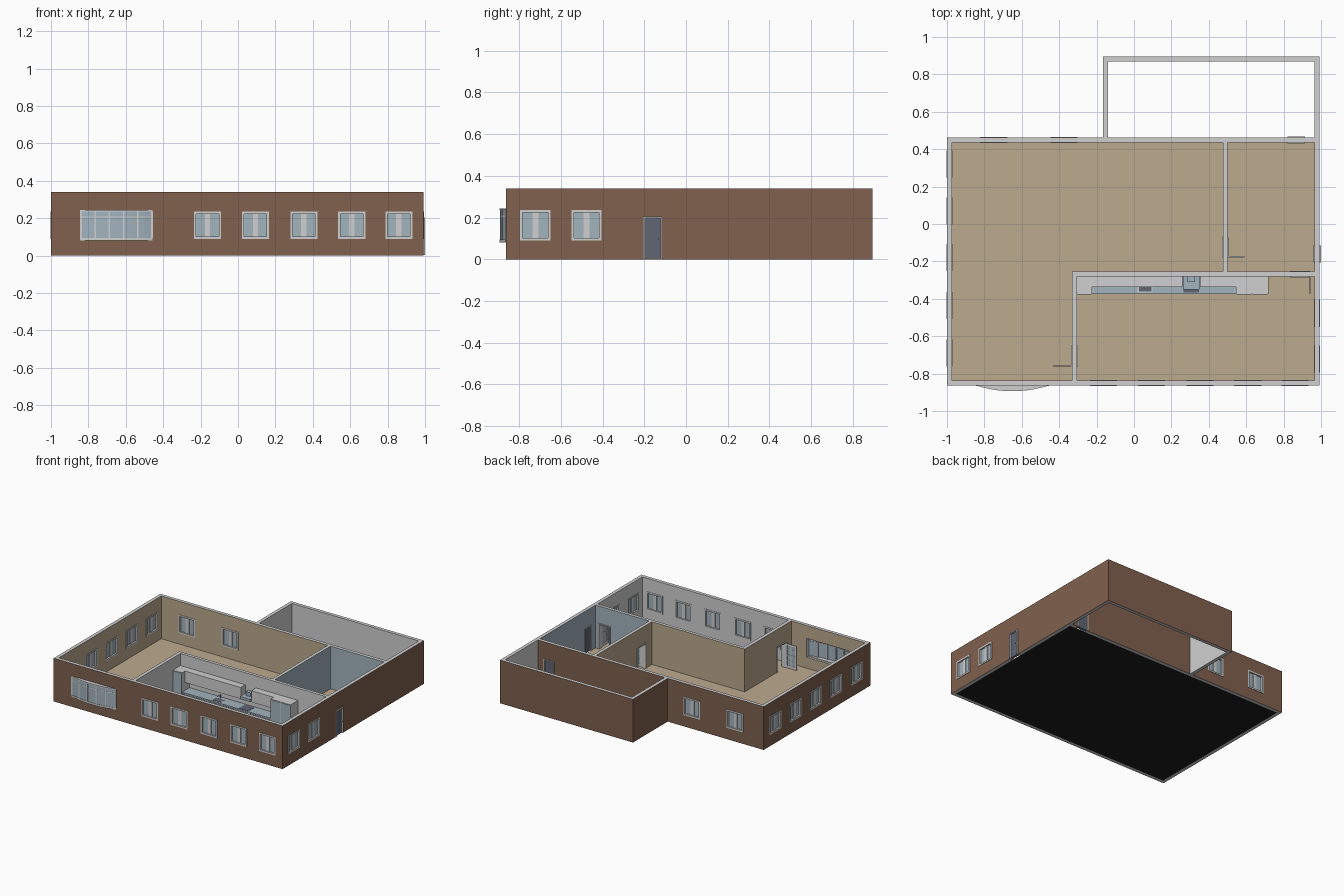
import bpy, bmesh, math

if "Cube" in bpy.data.objects:
    bpy.data.objects.remove(bpy.data.objects["Cube"])

def srgb(*c):
    return [(v / 255 / 12.92) if v < 10 else ((v / 255 + .055) / 1.055) ** 2.4 for v in c] + [1]

COL = {"brick_brown": srgb(128, 97, 78), "beige": srgb(188, 170, 142),
       "light_grey": srgb(208, 208, 208), "glass_blue": srgb(162, 179, 190),
       "slate": srgb(96, 102, 116), "black": srgb(28, 28, 28)}
NAMES = list(COL)
MATS = []
for n in NAMES:
    m = bpy.data.materials.new(n)
    m.diffuse_color = COL[n]
    m.use_nodes = True
    m.node_tree.nodes["Principled BSDF"].inputs["Base Color"].default_value = m.diffuse_color
    MATS.append(m)
BROWN, BEIGE, GREY, BLUE, SLATE, BLACK = range(6)

def finish(name, bm):
    bmesh.ops.remove_doubles(bm, verts=bm.verts, dist=1e-5)
    me = bpy.data.meshes.new(name)
    bm.to_mesh(me)
    bm.free()
    for m in MATS:
        me.materials.append(m)
    ob = bpy.data.objects.new(name, me)
    bpy.context.collection.objects.link(ob)
    return ob

def quad(bm, pts, mat, outward):
    f = bm.faces.new([bm.verts.new(p) for p in pts])
    f.normal_update()
    if f.normal.dot(outward) < 0:
        f.normal_flip()
    f.material_index = mat

def place(axis, u, v, z):
    return (u, v, z) if axis == 'x' else (v, u, z)

def build(name, boxes, axis='x'):
    """One object from boxes given as (u0, u1, v0, v1, z0, z1, colour)."""
    bm = bmesh.new()
    for u0, u1, v0, v1, z0, z1, mat in boxes:
        vs = [bm.verts.new(place(axis, u, v, z)) for u in (u0, u1) for v in (v0, v1) for z in (z0, z1)]
        fs = [bm.faces.new([vs[i] for i in q]) for q in
              ((0, 1, 3, 2), (4, 6, 7, 5), (0, 4, 5, 1), (2, 3, 7, 6), (0, 2, 6, 4), (1, 5, 7, 3))]
        for f in fs:
            f.material_index = mat
        bmesh.ops.recalc_face_normals(bm, faces=fs)
    return finish(name, bm)

def wall(name, axis, u0, u1, v0, v1, openings, low, high, end=GREY, z0=0.0, z1=.34):
    """Wall with rectangular holes; low/high give (limit, colour) runs on each side."""
    us = sorted({u0, u1} | {u for o in openings for u in o[:2]} |
                {l for l, c in low + high if u0 < l < u1})
    zs = sorted({z0, z1} | {max(z0, z) for o in openings for z in o[2:]})
    nu, nz = len(us) - 1, len(zs) - 1
    def solid(i, k):
        if not (0 <= i < nu and 0 <= k < nz):
            return False
        u, z = (us[i] + us[i + 1]) / 2, (zs[k] + zs[k + 1]) / 2
        return not any(a < u < b and c < z < d for a, b, c, d in openings)
    bm = bmesh.new()
    P = lambda u, v, z: place(axis, u, v, z)
    for i in range(nu):
        for k in range(nz):
            if not solid(i, k):
                continue
            a, b, c, d = us[i], us[i + 1], zs[k], zs[k + 1]
            for v, runs, s in ((v0, low, -1), (v1, high, 1)):
                mat = next(m for l, m in runs if (a + b) / 2 < l)
                quad(bm, [P(a, v, c), P(b, v, c), P(b, v, d), P(a, v, d)], mat, P(0, s, 0))
            for u, j, s in ((a, i - 1, -1), (b, i + 1, 1)):
                if not solid(j, k):
                    quad(bm, [P(u, v0, c), P(u, v1, c), P(u, v1, d), P(u, v0, d)],
                         end if u in (u0, u1) else GREY, P(s, 0, 0))
            for z, j, s in ((c, k - 1, -1), (d, k + 1, 1)):
                if not solid(i, j):
                    quad(bm, [P(a, v0, z), P(b, v0, z), P(b, v1, z), P(a, v1, z)], GREY, (0, 0, s))
    return finish(name, bm)

T, FZ, FAR = .027, .004, 9
X0, X1, Y0, Y1, YG, XG = -1.0, .992, -.863, .463, .895, -.165
WZ0, WZ1, HW, DH = .09, .235, .0725, .205

def hole(u):
    return (u - HW, u + HW, WZ0, WZ1)

def window(name, axis, u, v0, v1):
    a, b, _, _ = hole(u)
    e, f, m = .003, .012, (v0 + v1) / 2
    lo, hi = v0 - e, v1 + e
    build(name, [(a, a + f, lo, hi, WZ0, WZ1, GREY), (b - f, b, lo, hi, WZ0, WZ1, GREY),
                 (a + f, b - f, lo, hi, WZ0, WZ0 + f, GREY), (a + f, b - f, lo, hi, WZ1 - f, WZ1, GREY),
                 (u - .014, u + .014, m - .008, m + .008, WZ0 + f, WZ1 - f, GREY),
                 (a + f, b - f, m - .003, m + .003, WZ0 + f, WZ1 - f, BLUE)], axis)

def door_frame(name, axis, a, b, v0, v1, leaf=False):
    e, f, m = .005, .008, (v0 + v1) / 2
    bx = [(a, a + f, v0 - e, v1 + e, FZ, DH, GREY), (b - f, b, v0 - e, v1 + e, FZ, DH, GREY),
          (a + f, b - f, v0 - e, v1 + e, DH - f, DH, GREY)]
    if leaf:
        bx += [(a + f, b - f, m - .009, m + .009, FZ, DH - f, SLATE),
               (b - .02, b - .014, v0 - .006, v1 + .006, .095, .101, GREY)]
    build(name, bx, axis)

def glazed_leaf(name, axis, a, b, v):
    """Open inner door: grey rails and bars around blue glass."""
    t, f, z0, z1 = .003, .014, FZ + .002, .197
    bx = [(a, a + f, v - t, v + t, z0, z1, GREY), (b - f, b, v - t, v + t, z0, z1, GREY),
          (a + f, b - f, v - .001, v + .001, z0, z1, BLUE)]
    for z, h in ((z0, .022), (.06, .006), (.105, .006), (.15, .006), (z1 - .014, .014)):
        bx.append((a + f, b - f, v - t, v + t, z, z + h, GREY))
    c = (a + b) / 2
    bx.append((c - .003, c + .003, v - t, v + t, z0, z1, GREY))
    build(name, bx, axis)

# floor with dark underside
floor = build("floor", [(X0 + T, X1 - T, Y0 + T, Y1 - T, 0, FZ, BEIGE)])
for f in floor.data.polygons:
    if f.normal.z < -.5:
        f.material_index = BLACK

# outer walls
front_w = [-.163, .093, .352, .608, .86]
left_w = [.32, .07, -.18, -.435, -.69]
right_w = [-.722, -.477]
back_w = [-.75, -.375]
BAY = (-.835, -.465, .09, .238)
wall("front_wall", 'x', X0, X1, Y0, Y0 + T, [hole(u) for u in front_w] + [BAY],
     [(FAR, BROWN)], [(-.32, BEIGE), (FAR, GREY)], BROWN)
wall("back_wall", 'x', X0, X1 - T, Y1 - T, Y1, [hole(u) for u in back_w] + [(.82, .915, 0, DH)],
     [(.488, BEIGE), (FAR, BLUE)], [(FAR, BROWN)], BROWN)
wall("left_wall", 'y', Y0 + T, Y1 - T, X0, X0 + T, [hole(u) for u in left_w],
     [(FAR, BROWN)], [(FAR, BEIGE)], BROWN)
wall("right_wall", 'y', Y0 + T, YG, X1 - T, X1, [hole(u) for u in right_w] + [(-.205, -.115, 0, DH)],
     [(-.268, GREY), (Y1, BLUE), (FAR, GREY)], [(FAR, BROWN)], BROWN)
# annex walls, open below
wall("annex_back_wall", 'x', XG, X1 - T, YG - T, YG, [], [(FAR, GREY)], [(FAR, BROWN)], BROWN)
wall("annex_left_wall", 'y', Y1, YG - T, XG, XG + T, [], [(FAR, BROWN)], [(FAR, GREY)], BROWN)

# inner walls
AY0, AY1, BX0, BX1, CX0, CX1 = -.28, -.255, -.332, -.305, .475, .5
wall("kitchen_back_wall", 'x', BX0, X1 - T, AY0, AY1, [(.835, .94, 0, DH)],
     [(FAR, GREY)], [(CX0, BEIGE), (FAR, BLUE)], BEIGE, z0=FZ)
wall("kitchen_side_wall", 'y', Y0 + T, AY0, BX0, BX1, [(-.765, -.65, 0, DH)],
     [(FAR, BEIGE)], [(FAR, GREY)], z0=FZ)
wall("room_divider_wall", 'y', AY1, Y1 - T, CX0, CX1, [(-.18, -.07, 0, DH)],
     [(FAR, BEIGE)], [(FAR, BLUE)], z0=FZ)

# windows
for i, u in enumerate(front_w):
    window(f"front_window_{i}", 'x', u, Y0, Y0 + T)
for i, u in enumerate(back_w):
    window(f"back_window_{i}", 'x', u, Y1 - T, Y1)
for i, u in enumerate(left_w):
    window(f"left_window_{i}", 'y', u, X0, X0 + T)
for i, u in enumerate(right_w):
    window(f"right_window_{i}", 'y', u, X1 - T, X1)

# doors
door_frame("side_door", 'y', -.205, -.115, X1 - T, X1 + .003, True)
door_frame("annex_door", 'x', .82, .915, Y1 - T, Y1, True)
door_frame("kitchen_hall_frame", 'x', .835, .94, AY0, AY1)
door_frame("kitchen_living_frame", 'y', -.765, -.65, BX0, BX1)
door_frame("room_frame", 'y', -.18, -.07, CX0, CX1)
glazed_leaf("kitchen_hall_leaf", 'y', -.375, AY0 - .005, .94)
glazed_leaf("kitchen_living_leaf", 'x', -.432, BX0 - .005, -.76)
glazed_leaf("room_leaf", 'x', CX1 + .005, .592, -.175)

# bow window: curved sill, rail and head, posts and glass
def bow(t, out=0.0):
    return -.65 + (.19 + out) * t, Y0 - (.028 + out * .5) * (1 - t * t) - .001

def bow_slab(bm, z0, z1, out, back, mat, n=10):
    arc = [bow(-1 + 2 * i / n, out) for i in range(n + 1)]
    inner = [(x, y + back) for x, y in arc] if back else [(x, Y0 + .01) for x, y in arc]
    ring = arc + inner[::-1]
    f = bm.faces.new([bm.verts.new((x, y, z0)) for x, y in ring])
    r = bmesh.ops.extrude_face_region(bm, geom=[f], use_keep_orig=True)
    bmesh.ops.translate(bm, verts=[g for g in r["geom"] if isinstance(g, bmesh.types.BMVert)],
                        vec=(0, 0, z1 - z0))
    fs = [g for g in bm.faces if g.tag is False]
    for g in fs:
        g.material_index = mat
        g.tag = True

bm = bmesh.new()
bow_slab(bm, .08, .095, .004, 0, GREY)
bow_slab(bm, .235, .243, .004, 0, GREY)
bow_slab(bm, .203, .209, 0, .008, GREY)
bow_slab(bm, .095, .235, -.002, .003, BLUE)
bmesh.ops.recalc_face_normals(bm, faces=bm.faces)
finish("bow_window", bm)
posts = []
for i in range(6):
    x, y = bow(-1 + .4 * i)
    w = .006 if i in (0, 5) else .004
    posts.append((x - w, x + w, y - .001, y + .012, .095, .235, GREY))
build("bow_posts", posts)

# kitchen units along the inner wall
KF, KB = -.373, AY0
def unit_doors(a, b, n, y, z0, z1, mat):
    w = (b - a) / n
    return [(a + i * w + .003, a + (i + 1) * w - .003, y - .003, y, z0, z1, mat) for i in range(n)]

build("tall_cabinet_left", [(BX1, -.225, KF, KB, FZ, .245, GREY)] + unit_doors(BX1, -.225, 1, KF, .015, .24, BLUE))
build("tall_cabinet_right", [(.545, .718, KF, KB, FZ, .245, GREY)] + unit_doors(.545, .718, 2, KF, .015, .24, BLUE))
build("base_cabinets", [(-.225, .545, KF + .005, KB, FZ, .085, GREY)]
      + unit_doors(-.225, .545, 8, KF + .005, .015, .08, BLUE))
build("worktop", [(-.225, .545, KF, KB, .085, .093, BLUE)])
build("upper_cabinets", [(-.225, .26, -.337, KB, .155, .245, GREY), (.352, .545, -.337, KB, .155, .245, GREY)])
build("cooker_hood", [(.262, .35, -.35, KB, .16, .18, BLUE), (.285, .327, -.31, KB, .18, .21, BLUE)])
build("hob", [(.265, .347, -.365, -.29, .093, .095, SLATE)])
build("sink", [(.02, .1, -.365, -.3, .093, .0945, GREY), (.027, .093, -.36, -.312, .0945, .0955, SLATE),
               (.057, .063, -.308, -.302, .093, .125, GREY), (.057, .063, -.345, -.302, .121, .125, GREY)])
